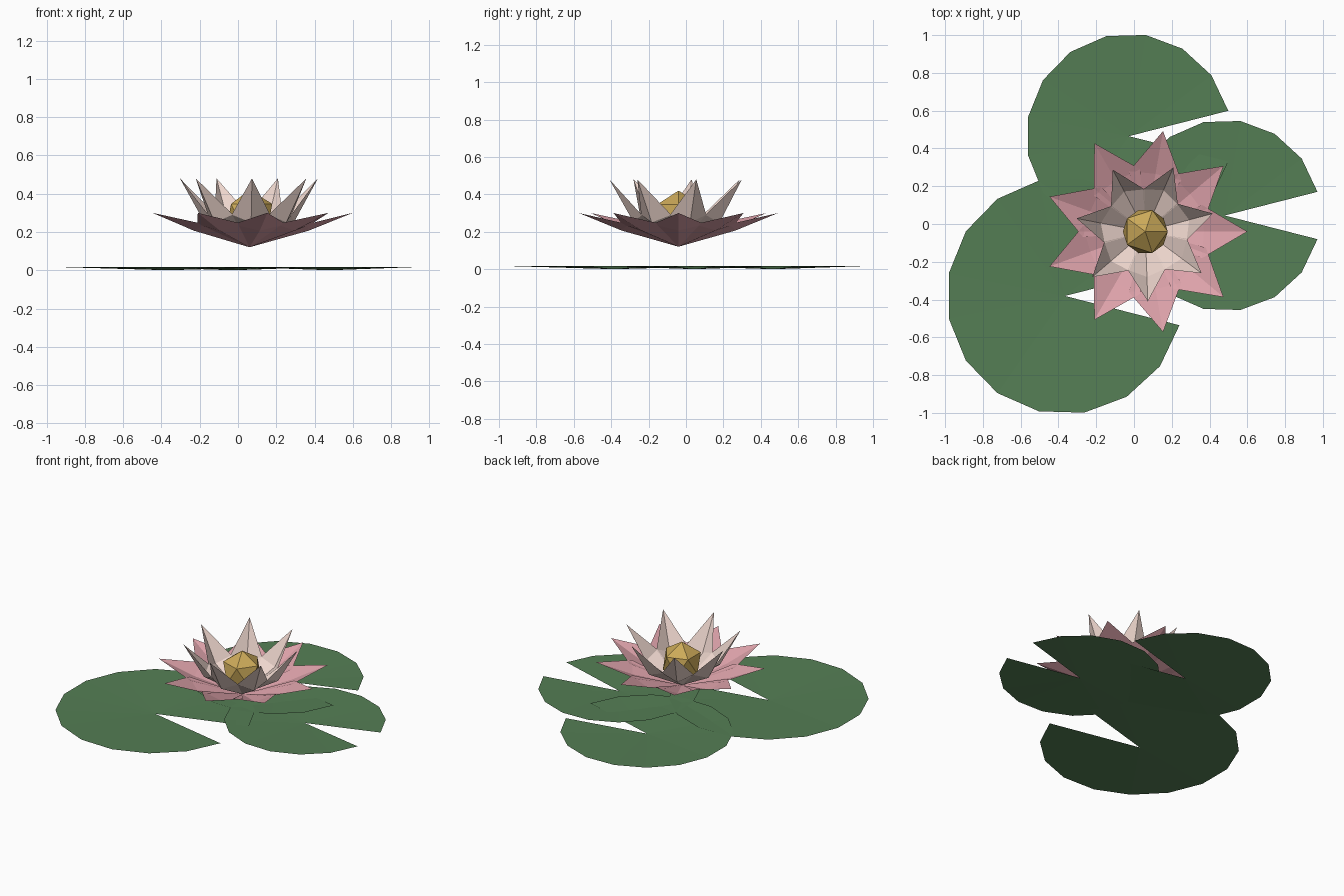
import bpy, bmesh
from math import sin, cos, pi
from mathutils import Matrix, Vector

if "Cube" in bpy.data.objects:
    bpy.data.objects.remove(bpy.data.objects["Cube"])

FLOWER = Vector((0.06, -0.04, 0.12))


def material(name, rgb):
    m = bpy.data.materials.new(name)
    m.diffuse_color = (*rgb, 1)
    m.use_nodes = True
    m.node_tree.nodes["Principled BSDF"].inputs["Base Color"].default_value = m.diffuse_color
    return m


def finish(name, bm, mat):
    mesh = bpy.data.meshes.new(name)
    bm.to_mesh(mesh)
    bm.free()
    mesh.materials.append(mat)
    ob = bpy.data.objects.new(name, mesh)
    bpy.context.collection.objects.link(ob)
    return ob


def lily_pad(name, x, y, r, mat, half_notch=0.25, segments=15):
    # shallow dished fan with a wedge-shaped notch facing +x
    bm = bmesh.new()
    hub = bm.verts.new((x, y, 0))
    step = (2 * pi - 2 * half_notch) / segments
    rim = [bm.verts.new((x + r * cos(half_notch + i * step),
                         y + r * sin(half_notch + i * step), 0.018))
           for i in range(segments + 1)]
    for a, b in zip(rim, rim[1:]):
        bm.faces.new((hub, a, b))
    finish(name, bm, mat)


def petal_ring(name, count, offset, tip, ridge, side, mat):
    # each petal: four triangles folded along a central ridge
    bm = bmesh.new()
    for i in range(count):
        place = Matrix.Translation(FLOWER) @ Matrix.Rotation(offset + i * 2 * pi / count, 4, 'Z')
        sr, sw, sz = side
        pts = [(0, 0, 0), (sr, -sw, sz), (tip[0], 0, tip[1]), (sr, sw, sz), (ridge[0], 0, ridge[1])]
        v = [bm.verts.new(place @ Vector(p)) for p in pts]
        for k in range(4):
            bm.faces.new((v[k], v[(k + 1) % 4], v[4]))
    finish(name, bm, mat)


green = material("leaf_green", (0.09, 0.21, 0.09))
pink = material("petal_pink", (0.72, 0.36, 0.40))
pale = material("petal_pale", (0.85, 0.67, 0.61))
gold = material("centre_gold", (0.60, 0.40, 0.10))

# Floating leaves
lily_pad("large_pad", -0.366, -0.381, 0.626, green)
lily_pad("right_pad", 0.48, 0.045, 0.507, green)
lily_pad("back_pad", -0.027, 0.465, 0.543, green)

# Flower petals: tip and ridge as (radius, height), side as (radius, half width, height)
petal_ring("outer_petals", 9, 0, (0.54, 0.18), (0.31, 0.087), (0.30, 0.141, 0.12), pink)
petal_ring("inner_petals", 7, 0.26, (0.37, 0.36), (0.24, 0.13), (0.20, 0.10, 0.17), pale)

# Faceted flower centre
bm = bmesh.new()
bmesh.ops.create_icosphere(bm, subdivisions=1, radius=0.133,
                           matrix=Matrix.Translation((0.06, -0.04, 0.287)))
finish("flower_centre", bm, gold)
